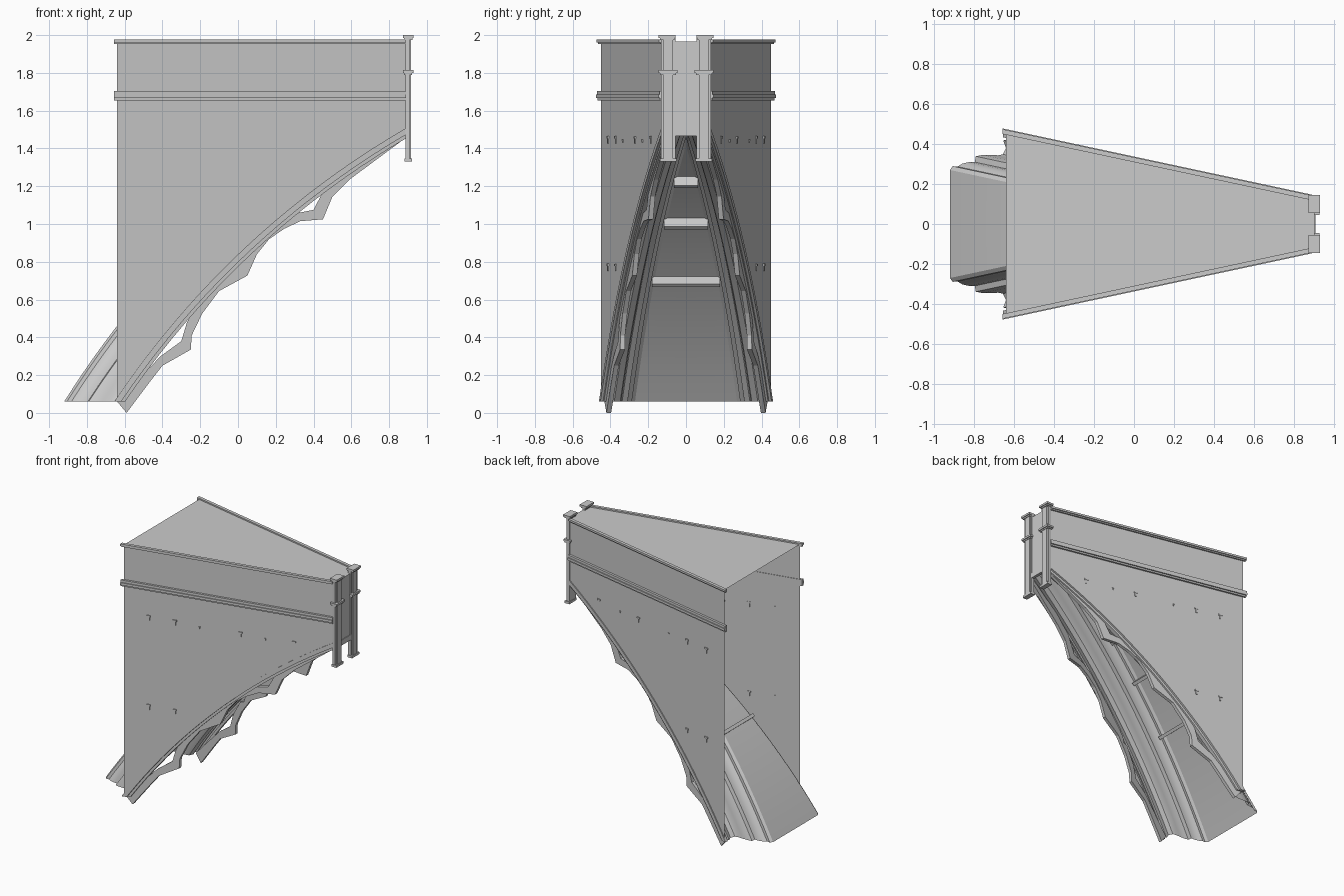
import bpy, bmesh
from math import sqrt, atan2, cos, sin, pi

if "Cube" in bpy.data.objects:
    bpy.data.objects.remove(bpy.data.objects["Cube"])

# ---- arch circle through three points, and tapering wall plane ----
(ax, az), (bx, bz), (ex, ez) = (-0.64, 0.06), (0.05, 0.87), (0.90, 1.50)
D = 2 * (ax * (bz - ez) + bx * (ez - az) + ex * (az - bz))
A2, B2, E2 = ax*ax + az*az, bx*bx + bz*bz, ex*ex + ez*ez
CX = (A2 * (bz - ez) + B2 * (ez - az) + E2 * (az - bz)) / D
CZ = (A2 * (ex - bx) + B2 * (ax - ex) + E2 * (bx - ax)) / D
R = sqrt((ax - CX) ** 2 + (az - CZ) ** 2)
SLOPE = 0.214


def wall_y(x):
    return 0.45 - SLOPE * (x + 0.64)


def arch_z(x, d=0):
    return CZ + sqrt((R + d) ** 2 - (x - CX) ** 2)


def arc(d, x_end, n=20, z0=0.06):
    """Points on the concentric arch offset by d, from the springing to x_end."""
    r = R + d
    x0 = CX - sqrt(r * r - (z0 - CZ) ** 2)
    a0 = atan2(z0 - CZ, x0 - CX)
    a1 = atan2(arch_z(x_end, d) - CZ, x_end - CX)
    return [(CX + r * cos(a0 + (a1 - a0) * i / n),
             CZ + r * sin(a0 + (a1 - a0) * i / n)) for i in range(n + 1)]


def make(name, verts, faces, mirror=True, smooth=False):
    me = bpy.data.meshes.new(name)
    me.from_pydata(verts, [], faces)
    bm = bmesh.new()
    bm.from_mesh(me)
    bmesh.ops.remove_doubles(bm, verts=bm.verts, dist=1e-5)
    bmesh.ops.recalc_face_normals(bm, faces=bm.faces)
    bm.to_mesh(me)
    bm.free()
    ob = bpy.data.objects.new(name, me)
    bpy.context.collection.objects.link(ob)
    if mirror:
        m = ob.modifiers.new("mirror", 'MIRROR')
        m.use_axis = (False, True, False)
    if smooth:
        bpy.ops.object.select_all(action='DESELECT')
        ob.select_set(True)
        bpy.context.view_layer.objects.active = ob
        bpy.ops.object.shade_smooth_by_angle(angle=pi / 7)
    return ob


def wall_prism(name, poly, w0, w1):
    """Outline in x,z given thickness between two depths behind the wall face."""
    n = len(poly)
    v = [(x, wall_y(x) - w, z) for w in (w0, w1) for x, z in poly]
    f = [list(range(n)), list(range(2 * n - 1, n - 1, -1))]
    f += [[i, (i + 1) % n, n + (i + 1) % n, n + i] for i in range(n)]
    return make(name, v, f)


def wall_box(name, x0, x1, z0, z1, w0, w1):
    return wall_prism(name, [(x0, z0), (x1, z0), (x1, z1), (x0, z1)], w0, w1)


BOX = [(0, 1, 3, 2), (4, 6, 7, 5), (0, 4, 5, 1), (2, 3, 7, 6), (0, 2, 6, 4), (1, 5, 7, 3)]


def box(name, x0, x1, y0, y1, z0, z1, mirror=True):
    v = [(x, y, z) for x in (x0, x1) for y in (y0, y1) for z in (z0, z1)]
    return make(name, v, BOX, mirror)


# ---- side walls and roof ----
TOP = 1.967
outline = arc(0, 0.9) + [(0.9, TOP), (-0.64, TOP)]
make("side_wall", [(x, wall_y(x), z) for x, z in outline], [list(range(len(outline)))])
a, b = wall_y(-0.64), wall_y(0.9)
make("roof", [(-0.64, -a, TOP), (0.9, -b, TOP), (0.9, b, TOP), (-0.64, a, TOP)],
     [(0, 1, 2, 3)], mirror=False)
box("front_plate", 0.893, 0.903, -0.12, 0.12, 1.5, TOP, mirror=False)

# ---- vault: moulded cross-section swept along the arch, mitred on the centre plane ----
section = [(0, 0), (.03, 0), (.035, .014), (.07, 0), (.105, .015), (.115, .04), (.122, .08),
           (.13, .12), (.144, .155), (.174, .16), (.18, .19), (.195, .225), (.215, .25),
           (.218, .275), (.24, .29)]
verts, faces, N = [], [], 20
for w, dh in section:
    x_end = min(0.9, (0.45 - w) / SLOPE - 0.64)
    verts += [(x, max(0, wall_y(x) - w), z) for x, z in arc(dh * 0.81, x_end, N)]
x_apex = (0.45 - 0.24) / SLOPE - 0.64
verts += [(x, 0, z) for x, z in arc(0.29 * 0.81, x_apex, N)]
for r in range(len(section)):
    for i in range(N):
        k = r * (N + 1) + i
        faces.append((k, k + 1, k + N + 2, k + N + 1))
make("vault", verts, faces, smooth=True)

# ---- cross bars on the vault panel ----
for x in (-0.43, -0.13, 0.12):
    ang = atan2(arch_z(x, .235) - CZ, x - CX)
    half = wall_y(x) - 0.225
    v = []
    for d in (.175, .255):
        for s in (-.012, .012):
            px = CX + (R + d) * cos(ang) + s * sin(ang)
            pz = CZ + (R + d) * sin(ang) - s * cos(ang)
            v += [(px, -half, pz), (px, half, pz)]
    make("vault_cross_bar", v, BOX, mirror=False)

# ---- arch edge mouldings ----
for d0, d1, w0, w1 in ((-.018, .012, -.008, .02), (-.035, -.016, .006, .035)):
    wall_prism("arch_moulding", arc(d0, 0.9) + arc(d1, 0.9)[::-1], w0, w1)

# ---- cusped tracery under the arch ----
lower = [(-.59, 0), (-.47, .16), (-.40, .25), (-.25, .335), (-.245, .41), (-.19, .525), (-.12, .63),
         (-.20, .60), (-.27, .48), (-.30, .38), (-.41, .30), (-.64, .06)]
middle = [(-.19, .525), (-.10, .645), (.05, .727), (.10, .84), (.165, .92), (.2, 1.0),
          (0, .815), (-.15, .66)]
upper = [(.10, .84), (.165, .92), (.245, .975), (.33, 1.015), (.45, 1.025), (.50, 1.145), (.59, 1.235),
         (.88, 1.45), (.88, 1.485), (.6, 1.32), (.47, 1.21), (.40, 1.075), (.30, 1.055), (.2, 1.0),
         (.14, .94)]
for poly in (lower, middle, upper):
    wall_prism("cusped_tracery", poly, .018, .043)

# ---- string courses and cornice ----
for z0, z1, out in ((1.655, 1.667, .014), (1.667, 1.685, .024), (1.685, 1.703, .017)):
    wall_box("string_course", -0.657, 0.89, z0, z1, -out, .004)
for z0, z1, out in ((1.953, 1.962, .012), (1.962, 1.977, .02)):
    wall_box("cornice", -0.657, 0.89, z0, z1, -out, .004)

# ---- small wall fixings ----
for x, z, s in ((-.46, 1.445, 1), (-.27, 1.445, 1), (-.09, 1.44, .4), (.21, 1.445, .9),
                (.39, 1.44, .4), (.6, 1.445, 1), (-.46, .77, 1), (-.27, .77, .9)):
    wall_box("fixing_stem", x - .006 * s, x + .008 * s, z - .02 * s, z + .016 * s, -.005, .003)
    wall_box("fixing_head", x - .014 * s, x + .014 * s, z + .008 * s, z + .02 * s, -.007, .003)

# ---- front posts with caps, bands and feet ----
box("post", 0.886, 0.908, .055, .132, 1.335, 1.985)
box("post_shaft", 0.89, 0.917, .07, .118, 1.335, 1.99)
box("post_cap", 0.873, 0.93, .055, .145, 1.985, 2.0)
box("post_cap_neck", 0.88, 0.923, .062, .138, 1.975, 1.985)
box("post_band", 0.873, 0.928, .045, .145, 1.80, 1.815)
box("post_band_neck", 0.88, 0.921, .052, .138, 1.79, 1.80)
box("post_foot", 0.882, 0.921, .05, .138, 1.33, 1.347)
box("front_lintel", 0.885, 0.908, -.055, .055, 1.465, 1.505, mirror=False)
